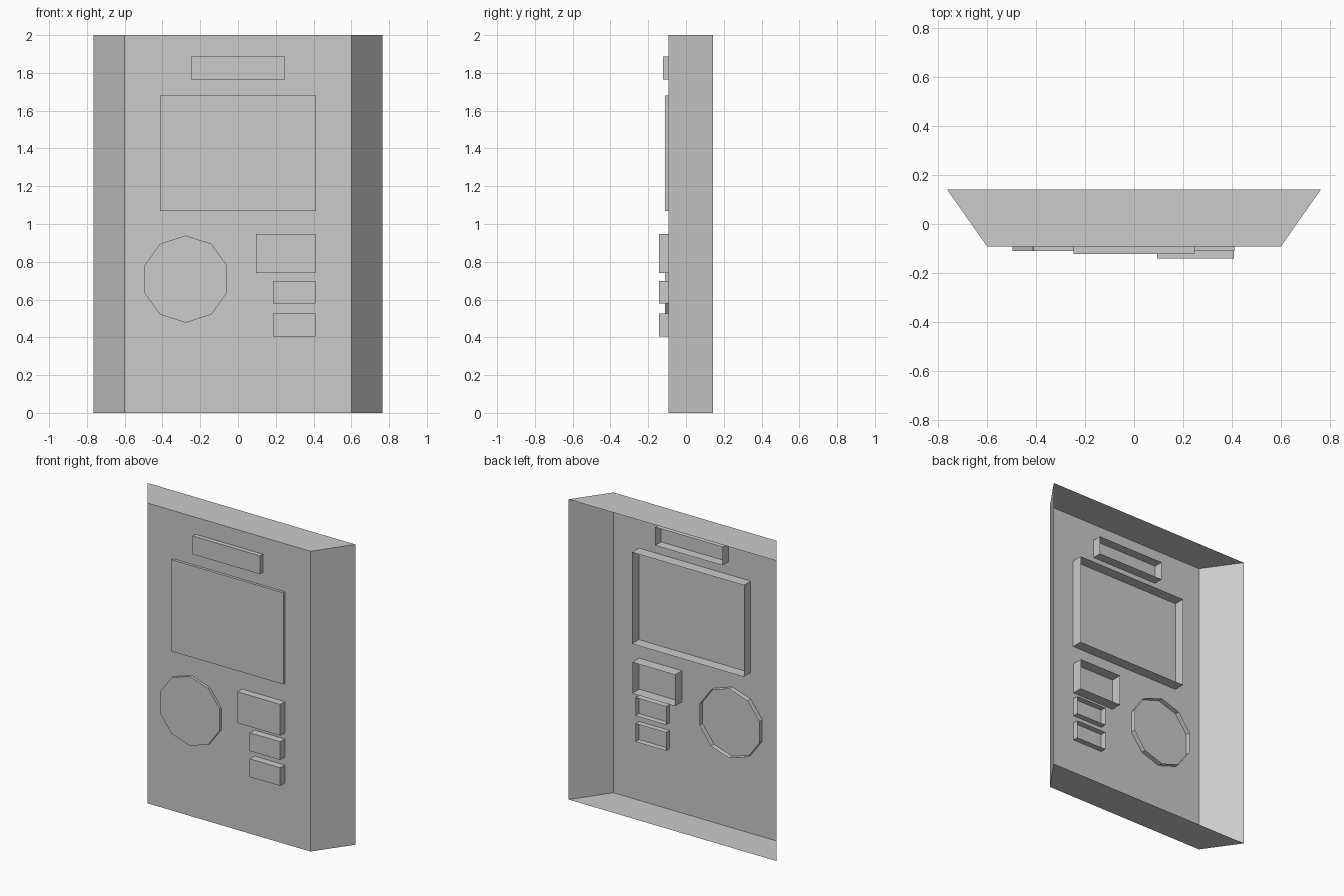
import bpy
import bmesh
from math import sin, cos, tau

cube = bpy.data.objects.get("Cube")
if cube:
    bpy.data.objects.remove(cube, do_unlink=True)

grey = bpy.data.materials.new("plain grey")
grey.use_nodes = True
tone = (0.6, 0.6, 0.6, 1)
grey.diffuse_color = tone
grey.node_tree.nodes["Principled BSDF"].inputs["Base Color"].default_value = tone


def rect(x0, x1, z0, z1):
    return [(x0, z0), (x1, z0), (x1, z1), (x0, z1)]


def open_shell(name, front, front_y, back, back_y):
    """Flat front outline joined to a back outline, with no rear face."""
    bm = bmesh.new()
    a = [bm.verts.new((x, front_y, z)) for x, z in front]
    b = [bm.verts.new((x, back_y, z)) for x, z in back]
    bm.faces.new(a)
    n = len(a)
    for i in range(n):
        j = (i + 1) % n
        bm.faces.new((a[j], a[i], b[i], b[j]))
    mesh = bpy.data.meshes.new(name)
    bm.to_mesh(mesh)
    bm.free()
    mesh.materials.append(grey)
    obj = bpy.data.objects.new(name, mesh)
    bpy.context.collection.objects.link(obj)
    return obj


def raised(name, outline, front_y, back_y):
    return open_shell(name, outline, front_y, outline, back_y)


# Housing: hollow tray with flared sides, open at the back
open_shell("housing", rect(-0.6, 0.6, 0, 2), -0.093,
           rect(-0.765, 0.765, 0, 2), 0.142)

# Panels that pass through the front plate
raised("top_bar", rect(-0.248, 0.248, 1.765, 1.887), -0.123, -0.03)
raised("screen", rect(-0.412, 0.412, 1.07, 1.68), -0.111, -0.02)
raised("large_button", rect(0.095, 0.41, 0.74, 0.948), -0.142, -0.02)
for name, z in (("upper_button", 0.578), ("lower_button", 0.405)):
    raised(name, rect(0.186, 0.41, z, z + 0.121), -0.142, -0.054)

# Ten-sided dial, one corner pointing up
sides, radius = 10, 0.231
dial = [(-0.277 + radius * sin(-tau * i / sides),
         0.708 + radius * cos(tau * i / sides)) for i in range(sides)]
raised("dial", dial, -0.111, -0.06)
